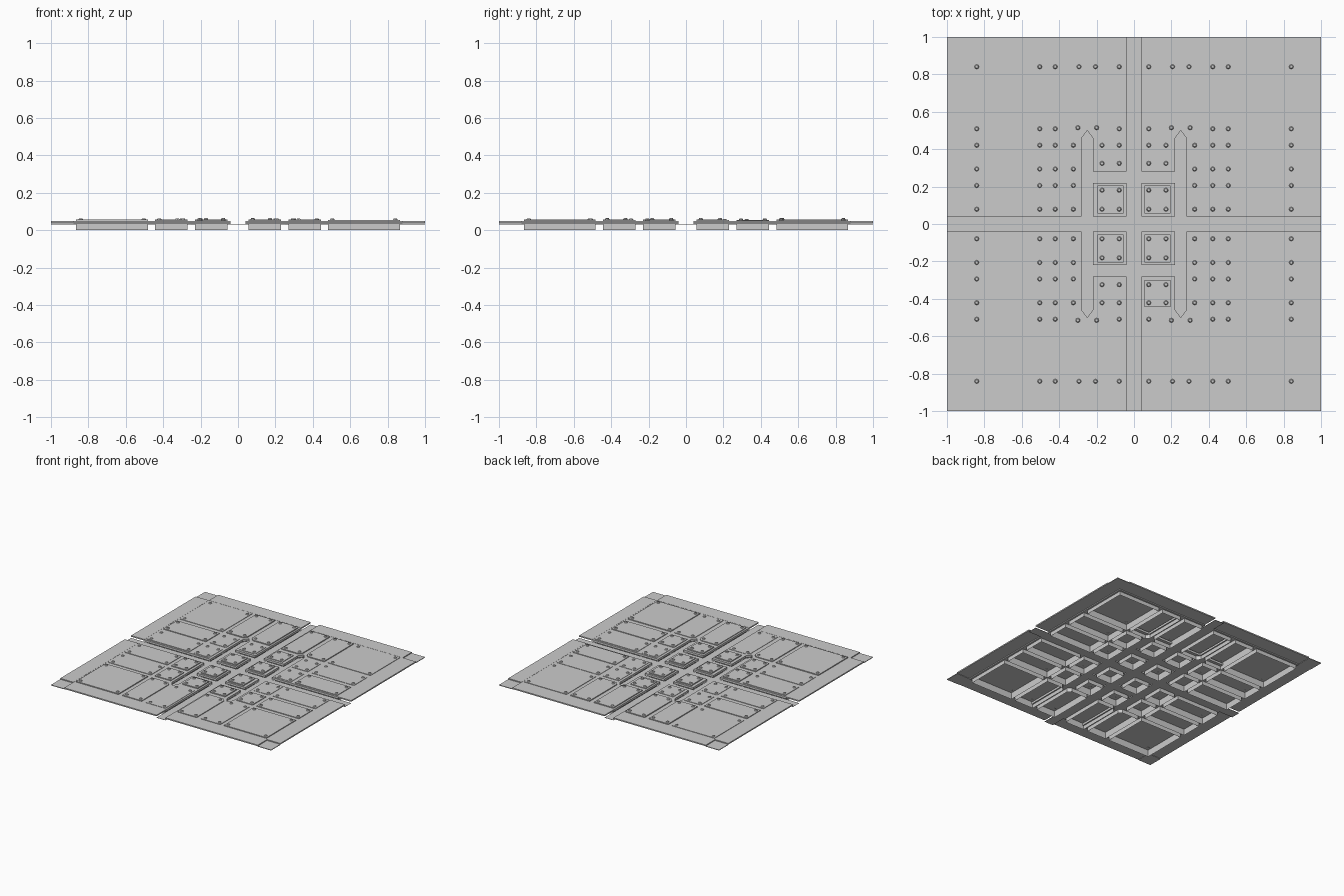
import bpy, bmesh, random
from mathutils import Matrix

if "Cube" in bpy.data.objects:
    bpy.data.objects.remove(bpy.data.objects["Cube"])

random.seed(4)
QUADS = [(1, 1), (-1, 1), (-1, -1), (1, -1)]


def finish(bm, name, thickness=0):
    me = bpy.data.meshes.new(name)
    bm.to_mesh(me)
    bm.free()
    ob = bpy.data.objects.new(name, me)
    bpy.context.collection.objects.link(ob)
    if thickness:
        mod = ob.modifiers.new("thickness", 'SOLIDIFY')
        mod.thickness = thickness
        mod.offset = -1
    return ob


def poly(bm, pts, z, q):
    """Upward-facing polygon mirrored into quadrant q."""
    pts = [(x * q[0], y * q[1], z) for x, y in pts]
    if q[0] * q[1] < 0:
        pts.reverse()
    return bm.faces.new([bm.verts.new(p) for p in pts])


def rect(x0, x1, y0, y1):
    return [(x0, y0), (x1, y0), (x1, y1), (x0, y1)]


def box(bm, x0, x1, y0, y1, z0, z1):
    m = Matrix.Translation(((x0 + x1) / 2, (y0 + y1) / 2, (z0 + z1) / 2))
    m = m @ Matrix.Diagonal((abs(x1 - x0), abs(y1 - y0), z1 - z0, 1))
    bmesh.ops.create_cube(bm, size=1, matrix=m)


# plate footprints in one quadrant: x0, x1, y0, y1
PLATES = [(.48, .865, .485, .865), (.48, .865, .27, .445), (.48, .865, .055, .23),
          (.30, .445, .27, .445), (.30, .445, .055, .23),
          (.055, .195, .30, .445), (.055, .195, .055, .205)]
INNER = (.055, .23, .485, .865)      # the two plates cut by the channel tip
OUTER = (.27, .445, .485, .865)
HOLES = PLATES + [(.055, .22, .51, .865), (.28, .445, .51, .865)]
CHANNELS = [(.22, .28, .04, .46), (.04, .22, .22, .28)]


def inside(x, y, r):
    return r[0] < x < r[1] and r[2] < y < r[3]


# raised deck with plate openings, and the channel floor below it
xs = sorted({v for h in HOLES + CHANNELS for v in h[:2]} | {.04, .25, .88})
ys = sorted({v for h in HOLES + CHANNELS for v in h[2:]} | {.04, .46, .50, .88})
tip_ys = [.46, .50]
deck, floor = bmesh.new(), bmesh.new()
for q in QUADS:
    for x0, x1 in zip(xs, xs[1:]):
        for y0, y1 in zip(ys, ys[1:]):
            cx, cy = (x0 + x1) / 2, (y0 + y1) / 2
            if any(inside(cx, cy, h) for h in HOLES):
                continue
            if .22 < cx < .28 and .46 < cy < .50:
                continue
            low = any(inside(cx, cy, c) for c in CHANNELS)
            poly(floor if low else deck, rect(x0, x1, y0, y1), .03 if low else .049, q)
    # pointed channel end
    poly(deck, [(.22, .46), (.25, .50), (.22, .50)], .049, q)
    poly(deck, [(.28, .46), (.28, .50), (.25, .50)], .049, q)
    poly(floor, [(.22, .46), (.28, .46), (.25, .50)], .03, q)
    # arms of the central cross
    poly(floor, rect(.04, 1, 0, .04), .03, q)
    poly(floor, rect(0, .04, 0, 1), .03, q)
for bm in (deck, floor):
    bmesh.ops.remove_doubles(bm, verts=bm.verts, dist=.0005)
finish(deck, "deck", .017)
finish(floor, "channel_floor", .002)

# border strips and lower corner squares
border, corners = bmesh.new(), bmesh.new()
for sx, sy in QUADS:
    box(border, sx * .04, sx * .88, sy * .88, sy, .04, .05)
    box(border, sx * .88, sx, sy * .04, sy * .88, .04, .05)
    box(corners, sx * .88, sx, sy * .88, sy, .037, .042)
finish(border, "border_strips")
finish(corners, "border_corners")

# open-bottomed plates with bolts in their corners
plates, bolts = bmesh.new(), bmesh.new()


def plate(r, q, cut=None):
    x0, x1, y0, y1 = r
    pts = rect(*r)
    b = .024
    spots = rect(x0 + b, x1 - b, y0 + b, y1 - b)
    c = .025
    if cut == 'right':
        pts[1:2] = [(x1 - c, y0), (x1, y0 + c)]
        spots[1] = (x1 - .03, y0 + .03)
    elif cut == 'left':
        pts[0:1] = [(x0, y0 + c), (x0 + c, y0)]
        spots[0] = (x0 + .03, y0 + .03)
    top = random.uniform(.051, .058)
    f = poly(plates, pts, top, q)
    upper = list(f.verts)
    lower = [plates.verts.new((v.co.x, v.co.y, 0)) for v in upper]
    n = len(upper)
    for i in range(n):
        j = (i + 1) % n
        plates.faces.new((upper[j], upper[i], lower[i], lower[j]))
    for x, y in spots:
        bmesh.ops.create_cone(bolts, cap_ends=True, segments=8, radius1=.013, radius2=.008,
                              depth=.008,
                              matrix=Matrix.Translation((x * q[0], y * q[1], top + .003)))


for q in QUADS:
    for r in PLATES:
        plate(r, q)
    plate(INNER, q, 'right')
    plate(OUTER, q, 'left')
finish(plates, "plates")
finish(bolts, "bolts")
